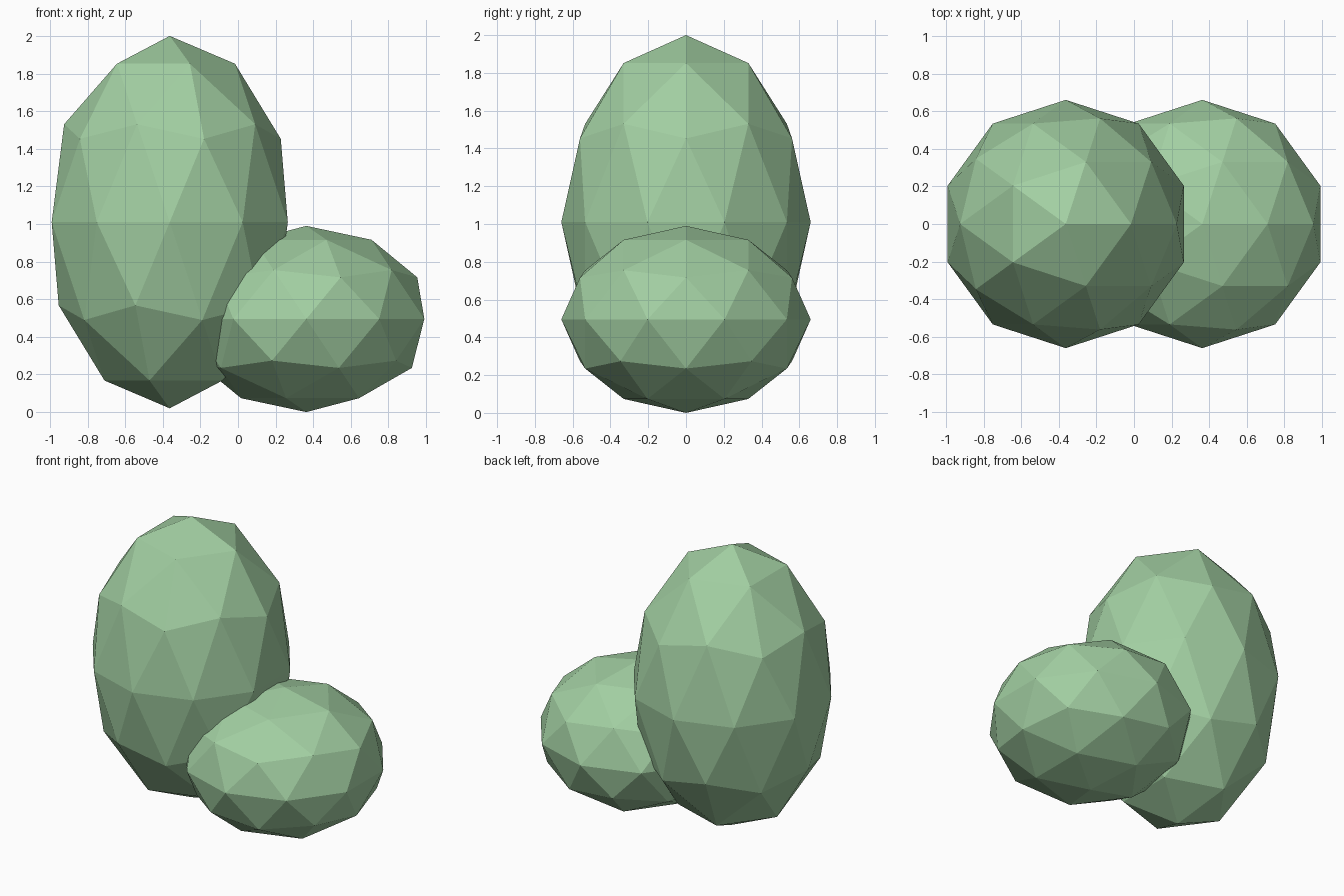
import bpy

if "Cube" in bpy.data.objects:
    bpy.data.objects.remove(bpy.data.objects["Cube"])

# Shared leaf-green material
green = bpy.data.materials.new("leaf_green")
green.diffuse_color = (0.36, 0.62, 0.36, 1)
green.use_nodes = True
green.node_tree.nodes["Principled BSDF"].inputs["Base Color"].default_value = green.diffuse_color

RADIUS = 0.66


def bush(name, x, z, height_ratio):
    """Low-poly flat-shaded foliage ball, stretched vertically."""
    bpy.ops.mesh.primitive_ico_sphere_add(subdivisions=2, radius=RADIUS, location=(x, 0, z))
    ob = bpy.context.object
    ob.name = name
    ob.scale.z = height_ratio
    bpy.ops.object.transform_apply(location=False, rotation=False, scale=True)
    ob.data.materials.append(green)


# Tall and low bushes, overlapping
bush("tall_bush", -0.363, 1.01, 1.5)
bush("low_bush", 0.363, 0.495, 0.75)
